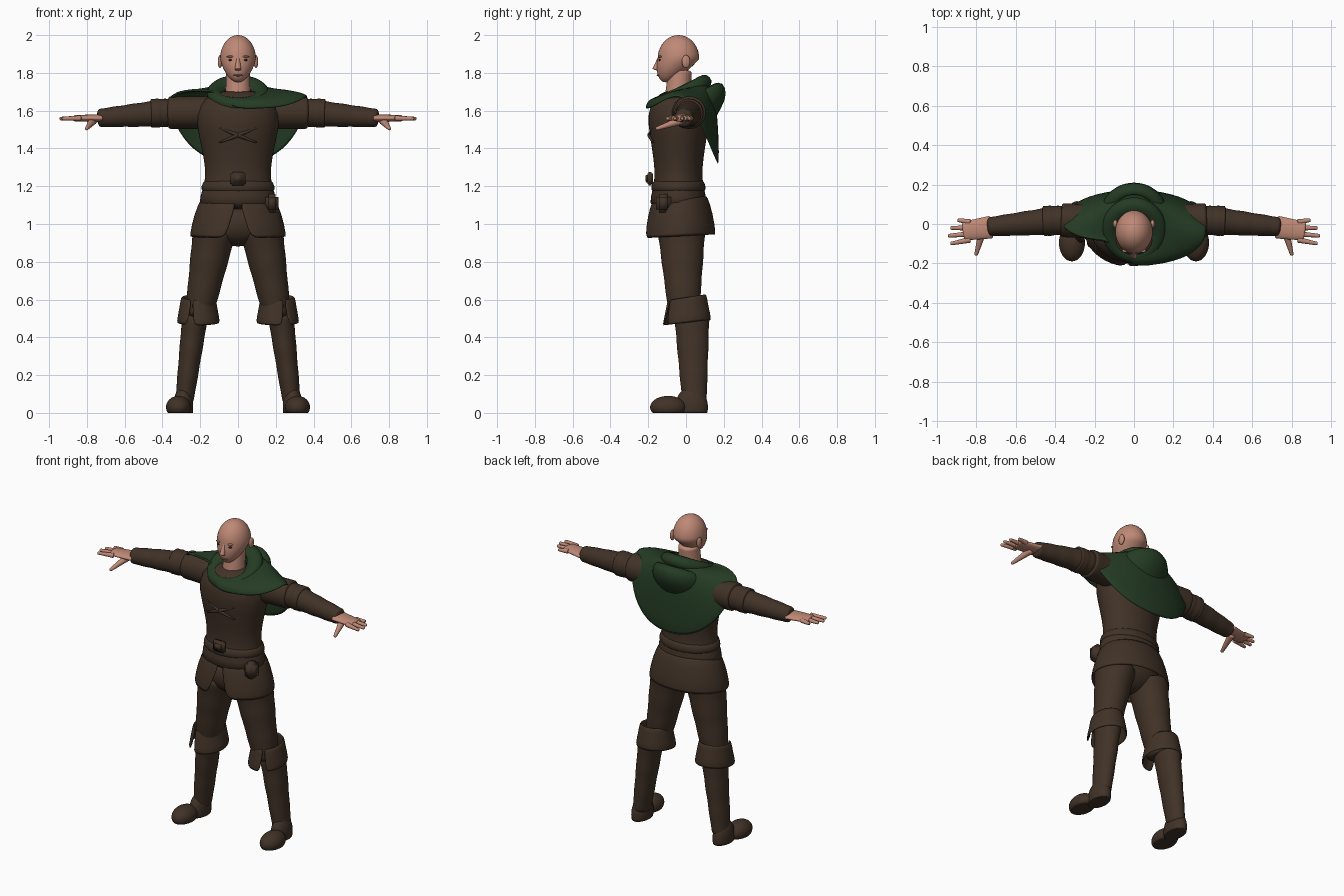
import bpy, bmesh
from math import sin, cos, pi, copysign
from mathutils import Vector

if "Cube" in bpy.data.objects:
    bpy.data.objects.remove(bpy.data.objects["Cube"])


def material(name, red, green, blue):
    mat = bpy.data.materials.new(name)
    mat.use_nodes = True
    mat.diffuse_color = (red, green, blue, 1)
    shader = mat.node_tree.nodes["Principled BSDF"]
    shader.inputs["Base Color"].default_value = (red, green, blue, 1)
    shader.inputs["Roughness"].default_value = .9
    return mat


BROWN = material("brown cloth", .052, .032, .02)
GREEN = material("green cloth", .018, .045, .018)
SKIN = material("skin", .52, .25, .18)
DARK = material("dark eye", .03, .02, .015)
LIP = material("lip", .33, .15, .11)
SIDES = 24


def finish(name, bm, mat, mirror=False, thick=0, smooth=1):
    bmesh.ops.recalc_face_normals(bm, faces=bm.faces)
    mesh = bpy.data.meshes.new(name)
    bm.to_mesh(mesh)
    bm.free()
    mesh.materials.append(mat)
    for face in mesh.polygons:
        face.use_smooth = True
    obj = bpy.data.objects.new(name, mesh)
    bpy.context.scene.collection.objects.link(obj)
    if mirror:
        obj.modifiers.new("mirror", 'MIRROR').use_mirror_merge = False
    if thick:
        shell = obj.modifiers.new("thickness", 'SOLIDIFY')
        shell.thickness, shell.offset = thick, 0
    if smooth:
        subsurf = obj.modifiers.new("smooth", 'SUBSURF')
        subsurf.levels = subsurf.render_levels = smooth


def loft(name, rings, mat, closed=True, thick=0, **options):
    """Skin a row of rings; solid ones get end caps, cloth gets thickness."""
    bm = bmesh.new()
    rows = [[bm.verts.new(point) for point in ring] for ring in rings]
    count = len(rows[0])
    for low, high in zip(rows, rows[1:]):
        for i in range(count if closed else count - 1):
            j = (i + 1) % count
            bm.faces.new((low[i], low[j], high[j], high[i]))
    if not thick:
        bm.faces.new(rows[0])
        bm.faces.new(rows[-1])
    finish(name, bm, mat, thick=thick, **options)


def turned(name, profile, mat, x=0, y=0, flat=1, lift=0, gap=0, turn=0, **options):
    """Elliptical turning of (radius, height) points, raised at the back by
    lift and optionally slit open by a gap that widens along the profile."""
    rings = []
    for k, (radius, height) in enumerate(profile):
        slit = gap * (k / (len(profile) - 1) + .05)
        ring = []
        for i in range(SIDES):
            share = i / (SIDES - 1) if gap else i / SIDES
            a = turn + slit + (2 * pi - 2 * slit) * share
            ring.append((x + radius * sin(a), y - radius * flat * cos(a),
                         height + lift * (1 - cos(a)) / 2))
        rings.append(ring)
    loft(name, rings, mat, closed=not gap, **options)


def limb(name, start, end, thin_from, thin_to, mat, flat=1, folds=0, **options):
    """Tapered tube between two points, with soft ends and optional folds."""
    start, end = Vector(start), Vector(end)
    axis = (end - start).normalized()
    side = axis.cross(Vector((0, 1, 0))).normalized()
    wide = side.cross(axis)
    rings = []
    for t in [0, .03] + [k / 12 for k in range(1, 12)] + [.97, 1]:
        radius = thin_from + (thin_to - thin_from) * t
        radius *= .6 if t in (0, 1) else 1 + folds * sin(t * 20)
        rings.append([start.lerp(end, t) + radius * (side * cos(a) + wide * (flat * sin(a)))
                      for a in (2 * pi * i / SIDES for i in range(SIDES))])
    loft(name, rings, mat, **options)


def blob(name, place, size, mat, jaw=0, mirror=False):
    """Ellipsoid resting above the floor; jaw pulls its lower half forward."""
    bm = bmesh.new()
    bmesh.ops.create_uvsphere(bm, u_segments=32, v_segments=20, radius=1)
    for vert in bm.verts:
        x, y, z = vert.co
        low = jaw * max(0, -z)
        unit = (x * (1 - low * .4), y * (1 - low / 2) - low, z)
        vert.co = [p + u * s for p, u, s in zip(place, unit, size)]
        vert.co.z = max(0, vert.co.z)
    finish(name, bm, mat, mirror, smooth=0)


def box(name, place, size, mat):
    bm = bmesh.new()
    bmesh.ops.create_cube(bm, size=1)
    bmesh.ops.scale(bm, vec=size, verts=bm.verts)
    bmesh.ops.translate(bm, vec=place, verts=bm.verts)
    bmesh.ops.bevel(bm, geom=bm.edges[:], offset=min(size) / 4, segments=2, affect='EDGES')
    finish(name, bm, mat, smooth=0)


# Head and neck
blob("head", (0, -.04, 1.875), (.095, .11, .125), SKIN, jaw=.6)
limb("neck", (0, -.05, 1.62), (0, -.03, 1.82), .07, .062, SKIN)
limb("nose", (0, -.14, 1.88), (0, -.163, 1.815), .009, .017, SKIN)
blob("ears", (.095, 0, 1.86), (.012, .022, .034), SKIN, mirror=True)
blob("eyes", (.037, -.137, 1.868), (.014, .008, .006), DARK, mirror=True)
blob("brows", (.038, -.136, 1.886), (.022, .01, .006), SKIN, mirror=True)
blob("mouth", (0, -.145, 1.787), (.026, .01, .005), LIP)

# Tunic, and the skirt split open at the front
turned("tunic", [(.225, 1.07), (.2, 1.15), (.17, 1.24), (.18, 1.34), (.21, 1.47),
                 (.23, 1.58), (.18, 1.67), (.09, 1.71)], BROWN, y=-.04, flat=.73)
turned("skirt", [(.19, 1.13), (.23, 1.04), (.255, .92)], BROWN, y=-.033, flat=.74,
       lift=.02, gap=.24, thick=.012)

# Belt, buckle, pouch and chest gathers
turned("belt", [(.18, 1.16), (.2, 1.18), (.19, 1.22), (.17, 1.24)], BROWN, y=-.04, flat=.74)
box("buckle", (0, -.19, 1.24), (.08, .03, .07), BROWN)
box("buckle_plate", (0, -.207, 1.24), (.05, .015, .04), BROWN)
box("pouch", (.18, -.12, 1.11), (.07, .08, .1), BROWN)
for name, height in (("lower", 1.43), ("upper", 1.51)):
    limb(name + "_chest_folds", (0, -.195, 1.47), (.1, -.175, height), .011, .004, BROWN,
         mirror=True)

# Trousers
turned("hips", [(.05, .88), (.15, .92), (.2, .97), (.19, 1.1)], BROWN, y=-.03, flat=.62)
limb("trouser_legs", (.12, -.025, .99), (.21, -.01, .5), .118, .072, BROWN,
     flat=1.1, folds=.015, mirror=True)

# Boots with slit, flared cuffs
turned("boot_cuffs", [(.087, .6), (.095, .54), (.112, .46)], BROWN, x=.21, y=.005,
       flat=1.13, lift=.03, gap=.15, turn=.4, mirror=True, thick=.012)
limb("boot_shafts", (.225, .03, .53), (.285, .045, .05), .07, .048, BROWN,
     flat=1.35, folds=.02, mirror=True)
blob("boot_heels", (.29, .03, .03), (.053, .086, .11), BROWN, mirror=True)
blob("boot_toes", (.315, -.095, .03), (.066, .095, .06), BROWN, mirror=True)

# Sleeves in overlapping layers
limb("upper_sleeves", (.15, .01, 1.59), (.375, .02, 1.59), .087, .087, BROWN, mirror=True)
limb("elbow_sleeves", (.33, .02, 1.59), (.465, .015, 1.586), .073, .078, BROWN,
     folds=.02, mirror=True)
limb("forearm_sleeves", (.43, .015, 1.585), (.745, -.015, 1.56), .07, .048, BROWN,
     folds=.025, mirror=True)

# Hands with fanned fingers
limb("palms", (.72, -.015, 1.56), (.87, -.037, 1.56), .021, .017, SKIN, flat=2.8, mirror=True)
for i, finger in enumerate(("little", "ring", "middle", "index")):
    reach = .945 - .012 * (i - 2) ** 2
    limb(finger + "_fingers", (.83, .01 - .03 * i, 1.56), (reach, .02 - .04 * i, 1.558),
         .015, .009, SKIN, mirror=True)
limb("thumbs", (.765, -.02, 1.55), (.803, -.16, 1.503), .023, .009, SKIN, mirror=True)

# Shoulder cape: long at the back, drawn up off the right shoulder at the front
rows = [[] for step in range(7)]
for i in range(32):
    a = 2 * pi * i / 32
    across, ahead = sin(a), cos(a)
    drawn = max(0, -across * ahead)if across < 0 else 0
    hem = Vector((.37 * across * (1 - drawn),
                  -.02 - .19 * copysign(abs(ahead) ** .8, ahead) * (1 - drawn),
                  1.61 + .07 * across ** 4 - .3 * max(0, -ahead) + .15 * drawn))
    collar = Vector((.08 * across, -.01 - .1 * ahead, 1.71 - .045 * ahead))
    bend = Vector((hem.x * .8, hem.y, collar.z + .01))
    for k, row in enumerate(rows):
        t = k / 6
        row.append(collar.lerp(bend, t).lerp(bend.lerp(hem, t), t))
loft("cape", rows, GREEN, thick=.012)

# Lowered hood: a rolled cowl and the fold hanging behind it
turned("cowl", [(.07, 1.63), (.1, 1.66), (.14, 1.67), (.17, 1.64), (.15, 1.6)], GREEN,
       y=-.03, lift=.12, thick=.012)
turned("hood_fold", [(.11, 1.62), (.16, 1.63), (.18, 1.57), (.15, 1.5), (.1, 1.42)], GREEN,
       y=.04, flat=.97, lift=.12, thick=.012)
